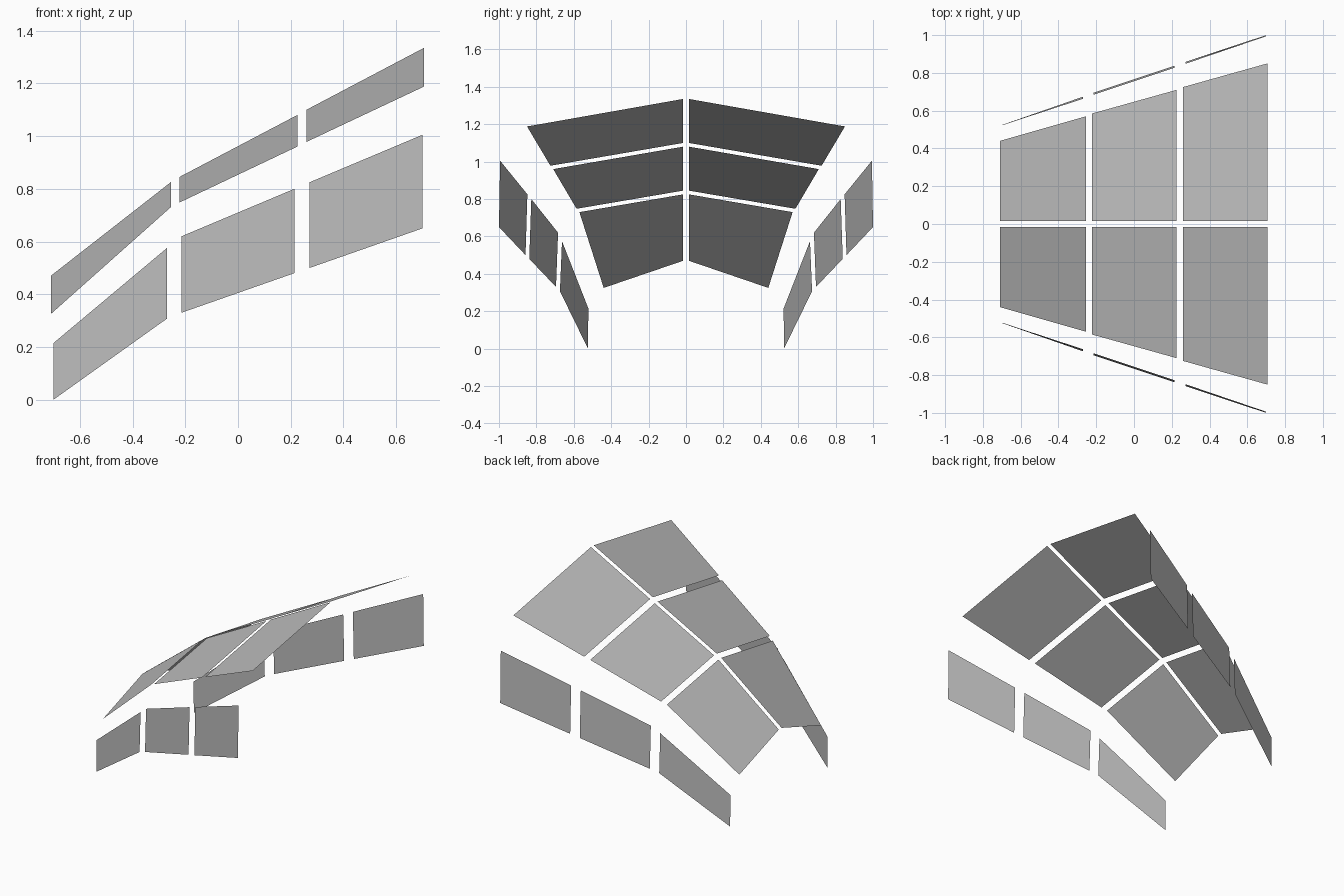
import bpy
import bmesh

cube = bpy.data.objects.get("Cube")
if cube:
    bpy.data.objects.remove(cube)

GREY = (0.5, 0.5, 0.5, 1)
glass = bpy.data.materials.new("pane_grey")
glass.use_nodes = True
glass.diffuse_color = GREY
glass.node_tree.nodes["Principled BSDF"].inputs["Base Color"].default_value = GREY


def pane(name, low, high, side):
    """One thin pane between two end edges, each (x, y_top, z_top, y_bottom, z_bottom)."""
    bm = bmesh.new()
    corners = []
    for x, y_top, z_top, y_bottom, z_bottom in (low, high):
        corners.append([(x, side * y_top, z_top), (x, side * y_bottom, z_bottom)])
    loop = [corners[0][0], corners[0][1], corners[1][1], corners[1][0]]
    # Keep every normal facing up or outward
    if side > 0:
        loop.reverse()
    face = bm.faces.new([bm.verts.new(p) for p in loop])
    face.smooth = True
    mesh = bpy.data.meshes.new(name)
    bm.to_mesh(mesh)
    bm.free()
    mesh.materials.append(glass)
    obj = bpy.data.objects.new(name, mesh)
    bpy.context.collection.objects.link(obj)


# Gabled roof panes, running from the low end to the high end
RIDGE = 0.015
roof = {
    "low": ((-0.71, RIDGE, 0.47, 0.44, 0.325), (-0.255, RIDGE, 0.825, 0.57, 0.73)),
    "middle": ((-0.222, RIDGE, 0.845, 0.585, 0.748), (0.225, RIDGE, 1.08, 0.71, 0.96)),
    "high": ((0.26, RIDGE, 1.10, 0.725, 0.978), (0.706, RIDGE, 1.335, 0.85, 1.188)),
}

# Upright side panes below the roof
walls = {
    "low": ((-0.70, 0.522, 0.215, 0.524, 0.0), (-0.27, 0.663, 0.575, 0.674, 0.307)),
    "middle": ((-0.214, 0.684, 0.62, 0.695, 0.33), (0.214, 0.827, 0.80, 0.838, 0.48)),
    "high": ((0.272, 0.848, 0.825, 0.858, 0.50), (0.70, 0.994, 1.005, 1.0, 0.65)),
}

for side, label in ((-1, "front"), (1, "back")):
    for part, panes in (("roof_pane", roof), ("side_pane", walls)):
        for position, (low, high) in panes.items():
            pane(f"{label}_{position}_{part}", low, high, side)
